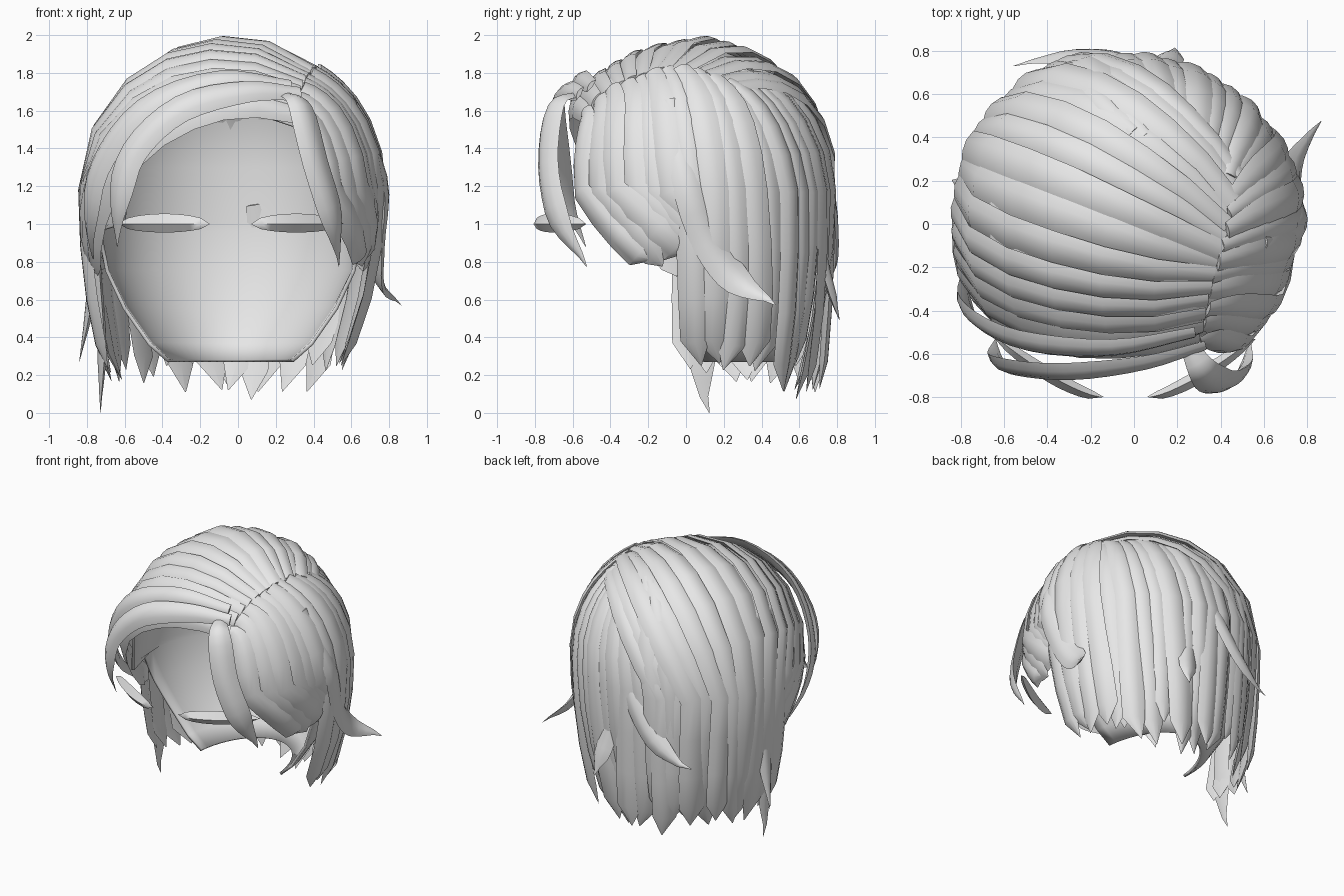
import bpy, math, random
from mathutils import Vector

random.seed(4)
if bpy.data.objects.get("Cube"):
    bpy.data.objects.remove(bpy.data.objects["Cube"])

# One plain grey for everything
grey = bpy.data.materials.new("plain_grey")
grey.use_nodes = True
grey.diffuse_color = (0.8, 0.8, 0.8, 1)
grey.node_tree.nodes["Principled BSDF"].inputs["Base Color"].default_value = (0.8, 0.8, 0.8, 1)

CENTRE = Vector((-0.04, 0.02, 1.17))
RADII = Vector((0.77, 0.755, 0.785))


def make(name, verts, faces, angle=40):
    mesh = bpy.data.meshes.new(name)
    mesh.from_pydata(verts, [], faces)
    mesh.materials.append(grey)
    obj = bpy.data.objects.new(name, mesh)
    bpy.context.collection.objects.link(obj)
    bpy.ops.object.select_all(action='DESELECT')
    obj.select_set(True)
    bpy.context.view_layer.objects.active = obj
    bpy.ops.object.mode_set(mode='EDIT')
    bpy.ops.mesh.select_all(action='SELECT')
    bpy.ops.mesh.normals_make_consistent(inside=False)
    bpy.ops.object.mode_set(mode='OBJECT')
    bpy.ops.object.shade_smooth_by_angle(angle=math.radians(angle))
    return obj


def outward(p):
    d = p - CENTRE
    d.z = max(d.z, 0)
    return Vector([d[c] / RADII[c] ** 2 for c in range(3)]).normalized()


def lock(name, path, width, thick=0.035, tilt=0.12, root=0.5, taper=0.89):
    """Sweep an arched cross-section along a path, ending in a point."""
    verts, faces, n = [], [], len(path)
    section = [(s, 1 - s * s) for s in (-1, -0.5, 0, 0.5, 1)] + [(0, -0.4)]
    k = len(section)
    lean = random.uniform(-0.3, 0.3)
    for i, p in enumerate(path):
        t = i / (n - 1)
        tangent = (path[min(i + 1, n - 1)] - path[max(i - 1, 0)]).normalized()
        side = tangent.cross(outward(p)).normalized()
        up = side.cross(tangent)
        size = min(1, root + (1 - root) * t * 3)
        if t > taper:
            size *= max(0.03, (1 - t) / (1 - taper))
        half = width * size / 2
        offset = side * lean * width if i == n - 1 else Vector()
        for s, h in section:
            verts.append(p + offset + side * s * half + up * (h * thick * size + tilt * s * half))
    for i in range(n - 1):
        for j in range(k):
            a, b = i * k + j, i * k + (j + 1) % k
            faces.append((a, b, b + k, a + k))
    faces += [tuple(range(k)), tuple(range((n - 1) * k, n * k))]
    return make(name, verts, faces)


def smooth_path(points, steps=4):
    """Catmull-Rom curve through a few points."""
    pts = [Vector(p) for p in points]
    pts = [pts[0] * 2 - pts[1]] + pts + [pts[-1] * 2 - pts[-2]]
    out = []
    for a, b, c, d in zip(pts, pts[1:], pts[2:], pts[3:]):
        for i in range(steps):
            t = i / steps
            out.append((b * 2 + (c - a) * t + (a * 2 - b * 5 + c * 4 - d) * t * t
                        + (b * 3 - a - c * 3 + d) * t ** 3) / 2)
    return out + [pts[-2]]


def scalp_path(root, azimuth, tip_z, drift, layer, pull):
    """Run over the crown from the root to the widest ring, then hang down."""
    rx, ry = (root[0] - CENTRE.x) / RADII.x, (root[1] - CENTRE.y) / RADII.y
    start = Vector((rx, ry, math.sqrt(max(0.05, 1 - rx * rx - ry * ry))))
    a = math.radians(azimuth)
    end = Vector((math.cos(a), math.sin(a), 0))
    path = []
    for i in range(6):
        t = i / 6
        d = start.slerp(end, t)
        d.z += 0.2 * math.sin(math.pi * t)
        d.normalize()
        path.append(CENTRE + Vector([d[c] * RADII[c] * (1 + layer) for c in range(3)]))
    for t in (0, 0.3, 0.6, 0.86, 1):
        b = a + math.radians(drift) * t
        r = (1 + layer) * (1 - pull * t * t)
        path.append(Vector((CENTRE.x + math.cos(b) * RADII.x * r,
                            CENTRE.y + math.sin(b) * RADII.y * r,
                            CENTRE.z + (tip_z - CENTRE.z) * t)))
    return path


def family(name, count, az_from, az_to, root_from, root_to, width, tilt, sink=0.0):
    """A row of overlapping locks, rooted along a line and fanned around the head."""
    for i in range(count):
        t = i / (count - 1)
        az = az_from + (az_to - az_from) * t
        front = math.sin(math.radians(az)) < -0.03
        left = math.cos(math.radians(az)) > 0
        if front:
            tip, drift, pull = random.uniform(0.72, 0.84), (30 if left else -26), 0.08
        else:
            tip, drift = random.uniform(0.06, 0.27), random.uniform(-3, 3) + (5 if left else 0)
            pull = random.uniform(0.06, 0.18) + (0.08 if left else 0)
        root = Vector(root_from).lerp(Vector(root_to), t)
        path = scalp_path(root, az, tip, drift, random.uniform(-0.01, 0.04) - sink, pull)
        lock(f"{name}_{i + 1}", path, width * random.uniform(0.9, 1.15), tilt=tilt)


# Main layers of hair
PART_FRONT, PART_BACK = (0.3, -0.53), (0.47, 0.22)
family("swept_top_lock", 14, 209, 112, PART_FRONT, PART_BACK, 0.19, 0.24)
family("back_lock", 11, 116, 36, (0.0, 0.42), (0.48, 0.2), 0.18, 0.16, 0.025)
family("left_side_lock", 11, 32, -48, (0.46, 0.18), PART_FRONT, 0.18, -0.2)

# Loose locks with their own shapes
loose = {
    "left_bang": (0.17, [(0.26, -0.58, 1.68), (0.33, -0.69, 1.62), (0.41, -0.73, 1.32),
                         (0.5, -0.67, 1.02), (0.54, -0.52, 0.78)]),
    "right_bang": (0.16, [(0.33, -0.56, 1.69), (0.05, -0.64, 1.7), (-0.3, -0.68, 1.61),
                          (-0.55, -0.66, 1.38), (-0.63, -0.62, 1.1), (-0.64, -0.53, 0.88)]),
    "right_upper_bang": (0.16, [(0.28, -0.5, 1.73), (-0.1, -0.57, 1.76), (-0.5, -0.54, 1.6),
                                (-0.73, -0.43, 1.3), (-0.78, -0.3, 1.0), (-0.76, -0.08, 0.77)]),
    "left_flick": (0.18, [(0.6, -0.08, 1.66), (0.76, 0.0, 1.25), (0.74, 0.12, 0.9),
                          (0.74, 0.28, 0.69), (0.86, 0.48, 0.58)]),
    "back_flick": (0.15, [(0.05, 0.68, 1.45), (-0.1, 0.76, 1.12), (-0.28, 0.77, 0.86),
                          (-0.54, 0.74, 0.67)]),
    "back_stray_lock": (0.14, [(0.08, 0.67, 1.1), (0.14, 0.73, 0.75), (0.2, 0.81, 0.49)]),
    "right_long_lock": (0.15, [(-0.75, 0.04, 1.2), (-0.74, 0.06, 0.8), (-0.71, 0.08, 0.35),
                               (-0.73, 0.1, 0.0)]),
    "right_outer_lock": (0.13, [(-0.78, 0.12, 1.2), (-0.77, 0.14, 0.9), (-0.77, 0.16, 0.6),
                                (-0.84, 0.2, 0.27)]),
}
for name, (width, points) in loose.items():
    lock(name, smooth_path(points), width, taper=0.72)

# Inner cap: closed over the crown, open at the face, stepped back below the
# cheek, with a lip turned in at the neck
rows = [(1.92, 0.2, 90), (1.86, 0.45, 90), (1.75, 0.68, 90), (1.63, 0.82, 88),
        (1.5, 0.88, 54), (1.3, 0.92, 40), (1.0, 0.92, 36), (0.96, 0.92, 8),
        (0.75, 0.86, 2), (0.55, 0.74, -3), (0.36, 0.57, -6), (0.27, 0.44, -8)]
cols = 25
verts, faces = [], []
for z, r, opening in rows:
    for c in range(cols):
        az = math.radians(-opening + (180 + 2 * opening) * c / (cols - 1))
        verts.append((CENTRE.x + math.cos(az) * RADII.x * r,
                      CENTRE.y + math.sin(az) * RADII.y * (r * 0.5 + 0.46 if z < 0.9 else r), z))
for i in range(len(rows) - 1):
    for c in range(cols - 1):
        a = i * cols + c
        faces.append((a, a + 1, a + cols + 1, a + cols))
faces.append(tuple(range(cols - 1)))
cap = make("inner_cap", verts, faces, 20)
shell = cap.modifiers.new("thickness", 'SOLIDIFY')
shell.thickness = 0.02

# Eyebrows: thin curved lens shapes, mirrored about the face centre
for side, label in ((-1, "right"), (1, "left")):
    verts, faces, n = [], [], 10
    for i in range(n + 1):
        t = i / n
        bulge = max(0.02, math.sin(math.pi * t) ** 0.45)
        x = CENTRE.x + side * (0.11 + 0.48 * t)
        y = -0.8 + 0.27 * t ** 1.4
        for dy, dz in ((0, 0.055), (-0.03, 0), (0, -0.045), (0.03, 0)):
            verts.append((x - side * dy * 0.4, y + dy * bulge, 1 + dz * bulge))
    for i in range(n):
        for j in range(4):
            a, b = i * 4 + j, i * 4 + (j + 1) % 4
            faces.append((a, b, b + 4, a + 4))
    faces += [(0, 1, 2, 3), tuple(range(n * 4, n * 4 + 4))]
    make(f"{label}_eyebrow", verts, faces, 60)
